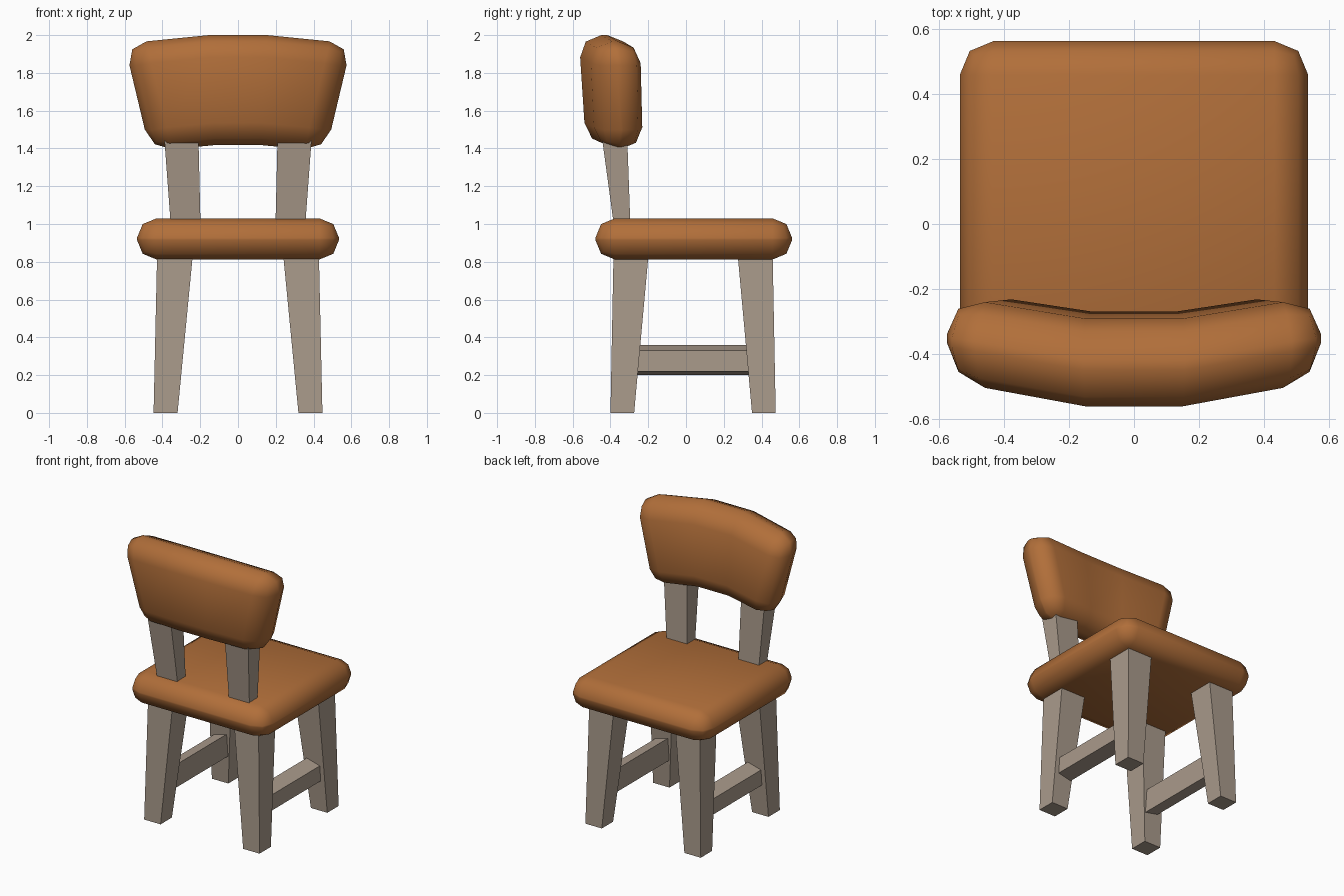
import bpy, bmesh

if "Cube" in bpy.data.objects:
    bpy.data.objects.remove(bpy.data.objects["Cube"])

def material(name, rgb):
    m = bpy.data.materials.new(name)
    m.diffuse_color = (*rgb, 1)
    m.use_nodes = True
    m.node_tree.nodes["Principled BSDF"].inputs["Base Color"].default_value = m.diffuse_color
    return m

BROWN = material("brown upholstery", (0.44, 0.158, 0.042))
WOOD = material("grey wood", (0.40, 0.325, 0.26))

def loft(name, rings, mat):
    """Join matching four-point rings into a closed solid."""
    bm = bmesh.new()
    vs = [[bm.verts.new(p) for p in r] for r in rings]
    for a, b in zip(vs, vs[1:]):
        for i in range(4):
            bm.faces.new((a[i], a[(i + 1) % 4], b[(i + 1) % 4], b[i]))
    bm.faces.new(vs[0])
    bm.faces.new(vs[-1])
    bmesh.ops.recalc_face_normals(bm, faces=bm.faces)
    me = bpy.data.meshes.new(name)
    bm.to_mesh(me)
    bm.free()
    me.materials.append(mat)
    ob = bpy.data.objects.new(name, me)
    bpy.context.collection.objects.link(ob)
    return ob

def rect(x0, x1, y0, y1, z):
    return [(x0, y0, z), (x1, y0, z), (x1, y1, z), (x0, y1, z)]

def cushion(ob, width):
    """Round the outer edges and shade smoothly."""
    b = ob.modifiers.new("rounding", 'BEVEL')
    b.width = width
    b.segments = 2
    b.limit_method = 'ANGLE'
    b.angle_limit = 0.7
    for p in ob.data.polygons:
        p.use_smooth = True

# seat cushion
seat = loft("seat", [rect(-.535, .535, -.48, .562, .812),
                     rect(-.535, .535, -.48, .562, 1.03)], BROWN)
cushion(seat, .104)

# curved backrest: end and inner cross-sections (y, z ring with x following the flare)
def section(s, xt, xb, back_t, front_t, back_b, front_b, zt, zb):
    return [(s * xt, back_t, zt), (s * xt, front_t, zt),
            (s * xb, front_b, zb), (s * xb, back_b, zb)]

end = (.602, .466, -.49, -.222, -.455, -.213, 1.955, 1.385)
mid = (.155, .12, -.568, -.298, -.53, -.262, 2.0, 1.418)
back = loft("backrest", [section(-1, *end), section(-1, *mid),
                         section(1, *mid), section(1, *end)], BROWN)
cushion(back, .118)

YC = .0375  # the legs mirror about this y
for s, side in ((-1, "left"), (1, "right")):
    # tapered legs
    for t, place in ((-1, "back"), (1, "front")):
        def leg_ring(x0, x1, d0, d1, z):
            return rect(s * x0, s * x1, YC + t * d0, YC + t * d1, z)
        loft(f"{place}_leg_{side}", [leg_ring(.32, .447, .312, .4375, 0),
                                     leg_ring(.238, .428, .235, .421, .85)], WOOD)

    # side stretcher, taller on its inner face
    loft(f"stretcher_{side}", [[(s * .31, y, .20), (s * .41, y, .22),
                                (s * .41, y, .33), (s * .31, y, .36)]
                               for y in (-.30, .38)], WOOD)

    # backrest post
    loft(f"backrest_post_{side}", [rect(s * .198, s * .355, -.38, -.294, .98),
                                   rect(s * .21, s * .392, -.448, -.312, 1.48)], WOOD)
